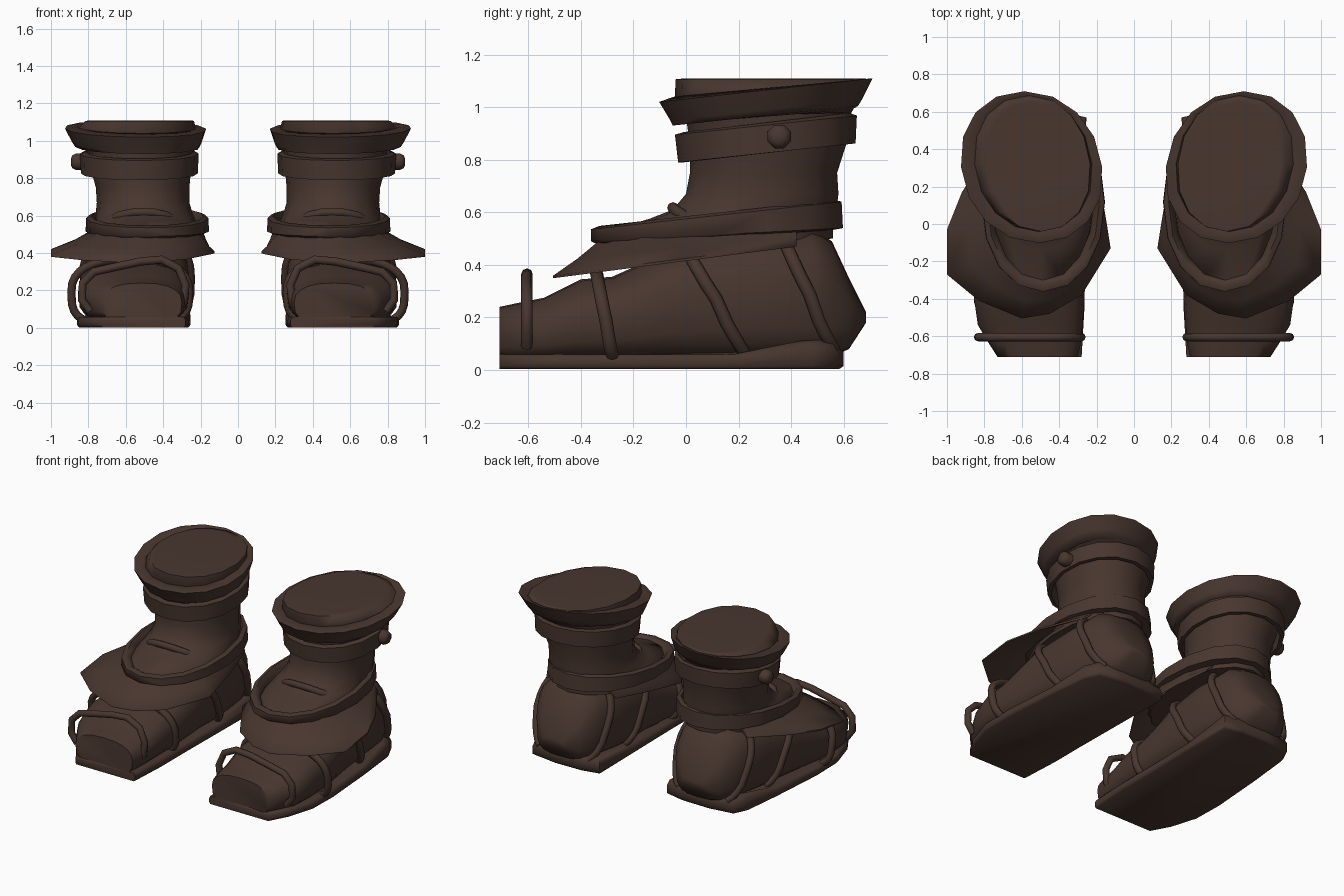
import bpy, bmesh, math
from mathutils import Vector

if "Cube" in bpy.data.objects:
    bpy.data.objects.remove(bpy.data.objects["Cube"])

leather = bpy.data.materials.new("dark_brown_leather")
leather.diffuse_color = (0.065, 0.037, 0.028, 1)
leather.use_nodes = True
leather.node_tree.nodes["Principled BSDF"].inputs["Base Color"].default_value = leather.diffuse_color


def loft(name, sections, closed=False, angle=65):
    """Skin a list of equal-length point loops and mirror it to the other boot."""
    bm = bmesh.new()
    loops = [[bm.verts.new(p) for p in s] for s in sections]
    n = len(loops[0])
    pairs = list(zip(loops, loops[1:]))
    if closed:
        pairs.append((loops[-1], loops[0]))
    else:
        bm.faces.new(loops[0])
        bm.faces.new(loops[-1])
    for a, b in pairs:
        for i in range(n):
            j = (i + 1) % n
            bm.faces.new((a[i], a[j], b[j], b[i]))
    bmesh.ops.recalc_face_normals(bm, faces=bm.faces)
    me = bpy.data.meshes.new(name)
    bm.to_mesh(me)
    bm.free()
    me.materials.append(leather)
    me.shade_smooth()
    me.set_sharp_from_angle(angle=math.radians(angle))
    ob = bpy.data.objects.new(name, me)
    bpy.context.collection.objects.link(ob)
    mod = ob.modifiers.new("pair", 'MIRROR')
    mod.use_mirror_merge = False
    return ob


def spow(v, e):
    return math.copysign(abs(v) ** e, v)


def oval(x0, x1, y0, y1, zf, zb, shear=0, n=16, e=0.95):
    """Horizontal oval tilted from height zf at the front to zb at the back."""
    pts = []
    for i in range(n):
        a = 2 * math.pi * i / n
        c, s = spow(math.cos(a), e), spow(math.sin(a), e)
        pts.append(((x0 + x1) / 2 + (x1 - x0) / 2 * c + shear * s,
                    (y0 + y1) / 2 + (y1 - y0) / 2 * s,
                    zf + (zb - zf) * (1 + s) / 2))
    return pts


def tube(name, path, r, n=8, ry=None):
    """Round cord along a path."""
    path = [Vector(p) for p in path]
    side = Vector((0, 1, 0))
    secs = []
    for i, p in enumerate(path):
        t = (path[min(i + 1, len(path) - 1)] - path[max(i - 1, 0)]).normalized()
        u = t.cross(side).normalized()
        v = u.cross(t).normalized()
        secs.append([p + u * (r * math.cos(2 * math.pi * k / n))
                     + v * ((ry or r) * math.sin(2 * math.pi * k / n)) for k in range(n)])
    return loft(name, secs)


# Sole slab with a raised heel edge
sole = [(.28, -.71), (.73, -.71), (.80, -.60), (.855, -.42), (.86, -.2), (.83, .2), (.80, .48),
        (.755, .575), (.58, .60), (.38, .597), (.255, .57), (.26, .2), (.265, -.2), (.265, -.45)]


def sole_loop(f, z, kick=0):
    return [(.56 + (x - .56) * f, y * (f if y > -.7 else 1),
             z + kick * min(1, max(0, (y - .25) / .25))) for x, y in sole]


loft("sole", [sole_loop(.97, .003), sole_loop(1, .015), sole_loop(1, .04, .03),
              sole_loop(.97, .058, .045), sole_loop(.90, .06, .055)])

# Foot body: y, x0, x1, z0, z1
foot = [(-.71, .30, .73, .03, .24), (-.64, .285, .775, .03, .255), (-.54, .275, .835, .03, .275),
        (-.40, .265, .855, .03, .345), (-.28, .26, .855, .03, .355), (-.18, .26, .85, .03, .40),
        (0, .26, .83, .03, .49), (.25, .26, .80, .03, .53), (.48, .28, .78, .04, .54),
        (.555, .31, .74, .05, .49), (.62, .36, .69, .08, .35), (.685, .45, .60, .18, .22)]


def foot_point(a, x0, x1, z0, z1, grow=0):
    """Point on a foot cross-section: boxy below, rounder above."""
    e = .82 if math.sin(a) > 0 else .6
    return ((x0 + x1) / 2 + ((x1 - x0) / 2 + grow) * spow(math.cos(a), e),
            (z0 + z1) / 2 + ((z1 - z0) / 2 + grow) * spow(math.sin(a), e))


def foot_box(y):
    """Interpolated foot cross-section at depth y."""
    for a, b in zip(foot, foot[1:]):
        if y <= b[0]:
            f = (y - a[0]) / (b[0] - a[0])
            return [p + (q - p) * f for p, q in zip(a[1:], b[1:])]


secs = []
for y, *box in foot:
    ring = [foot_point(2 * math.pi * k / 20, *box) for k in range(20)]
    secs.append([(x, y, z) for x, z in ring])
loft("foot", secs)

# Cords wrapped over the foot: y at the bottom, y at the top, stand-off, sideways shift
for i, (yb, yt, grow, dx) in enumerate([(-.27, -.34, .018, .018), (.25, -.02, .008, 0),
                                        (.59, .35, .014, 0)]):
    path = []
    for k in range(25):
        a = math.radians(-45 + 270 * k / 24)
        y = yb + (yt - yb) * (1 + spow(math.sin(a), .75)) / 2
        x, z = foot_point(a, *foot_box(y), grow)
        path.append((x + dx, y, max(z, .045)))
    tube("foot_cord_%d" % (i + 1), path, .022, ry=.025)

# Loose upright hoop over the toe
tube("toe_hoop", [(x, -.605, z) for x, z in [
    (.33, .09), (.29, .14), (.28, .23), (.32, .32), (.41, .365), (.52, .355),
    (.66, .325), (.77, .30), (.83, .24), (.835, .15), (.79, .09)]], .022, ry=.022)

# Flared skirt over the instep: outer edge and inner edge under the ankle band
flare = [((.76, .42), (.70, .42)), ((.92, .17), (.76, .26)), ((1, -.03), (.77, 0)),
         ((1, -.27), (.74, -.16)), ((.83, -.41), (.65, -.26)), ((.60, -.505), (.53, -.32)),
         ((.45, -.48), (.44, -.31)), ((.28, -.38), (.32, -.25)), ((.125, -.13), (.22, -.10)),
         ((.15, .03), (.19, .05)), ((.18, .20), (.21, .26)), ((.24, .42), (.30, .42))]
secs = []
for (ox, oy), (ix, iy) in flare:
    zo, zi = .425 + .13 * oy, .52 + .06 * iy
    mx, my, mz = (ox + ix) / 2, (oy + iy) / 2, (zo + zi) / 2 - .006
    secs.append([(ox, oy, zo), (ox, oy, zo - .010), (mx, my, mz - .018),
                 (ix, iy, zi - .03), (ix, iy, zi), (mx, my, mz)])
loft("instep_skirt", secs)

# Ankle band
loft("ankle_band", [oval(.18, .80, -.34, .57, .480, .535),
                    oval(.155, .815, -.362, .597, .490, .540),
                    oval(.158, .812, -.362, .592, .535, .640),
                    oval(.185, .785, -.33, .565, .548, .648),
                    oval(.215, .755, -.29, .54, .52, .60),
                    oval(.215, .755, -.29, .54, .47, .53)], closed=True)

# Boot shaft, sloping forward into the tongue
loft("shaft", [oval(.21, .77, -.31, .56, .45, .50), oval(.22, .77, -.31, .56, .525, .56),
               oval(.23, .76, -.14, .57, .575, .59), oval(.245, .76, -.05, .575, .61, .63),
               oval(.26, .755, .00, .58, .67, .67), oval(.26, .76, .015, .575, .75, .75),
               oval(.25, .79, .015, .61, .86, .86), oval(.24, .80, 0, .63, .96, .98)])

# Flat filling at the top of the cuff
loft("shaft_top", [oval(.25, .80, 0, .63, .96, .98, .02),
                   oval(.225, .86, -.042, .69, 1.03, 1.09, .035),
                   oval(.235, .815, -.04, .685, 1.106, 1.108, .03),
                   oval(.26, .79, -.01, .655, 1.109, 1.109, .03),
                   oval(.42, .63, .2, .45, 1.109, 1.109, .01)])

# Tongue fold
tube("tongue_fold", [(.33, .02, .565), (.38, -.03, .60), (.45, -.05, .617),
                     (.56, -.05, .617), (.64, -.03, .60), (.69, .02, .565)], .022)

# Strap around the upper shaft, with its stud
loft("upper_strap", [oval(.24, .815, -.01, .62, .79, .86),
                     oval(.215, .84, -.03, .645, .79, .862),
                     oval(.21, .845, -.042, .65, .895, .968),
                     oval(.24, .815, -.01, .62, .905, .978)], closed=True)
stud = []
for x, r in [(.80, .045), (.865, .048), (.885, .038), (.893, .02)]:
    stud.append([(x, .355 + r * math.cos((k + .5) * math.pi / 4),
                  .888 + r * math.sin((k + .5) * math.pi / 4)) for k in range(8)])
loft("strap_stud", stud)

# Flared cuff at the top
loft("cuff", [oval(.24, .82, .00, .63, .94, .99, .02),
              oval(.205, .87, -.05, .655, .93, 1.005, .03),
              oval(.195, .885, -.06, .67, .95, 1.03, .03),
              oval(.17, .925, -.102, .71, 1.02, 1.11, .04),
              oval(.225, .86, -.045, .69, 1.04, 1.108, .035),
              oval(.25, .80, .00, .64, 1.00, 1.05, .02)], closed=True)
